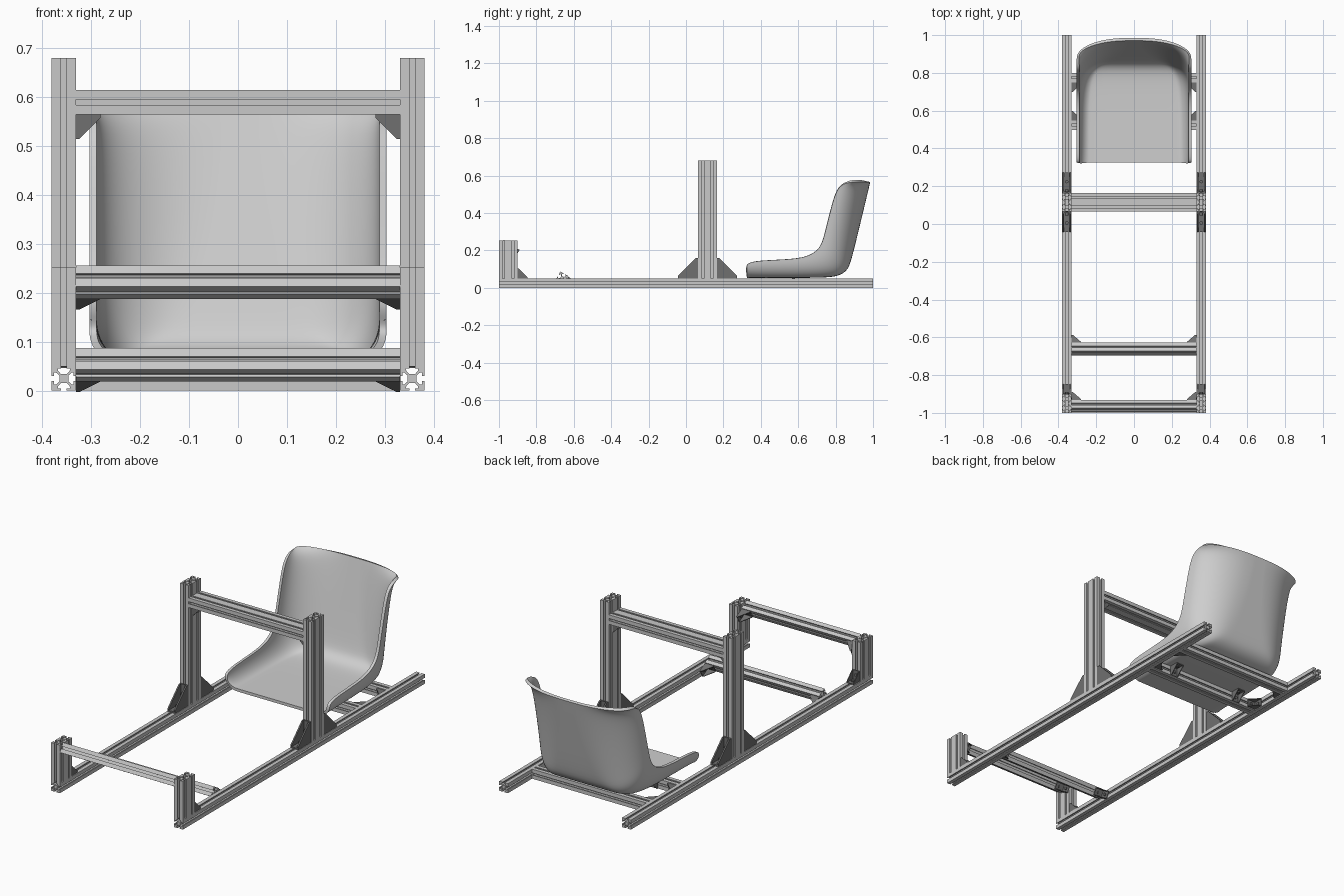
import bpy, bmesh, math
from mathutils import Matrix, Vector

if "Cube" in bpy.data.objects:
    bpy.data.objects.remove(bpy.data.objects["Cube"], do_unlink=True)


def material(name, rgb):
    m = bpy.data.materials.new(name)
    m.use_nodes = True
    m.diffuse_color = (*rgb, 1)
    m.node_tree.nodes["Principled BSDF"].inputs["Base Color"].default_value = (*rgb, 1)
    return m


ALUMINIUM = material("aluminium grey", (0.58, 0.58, 0.58))
BRACKET = material("dark bracket grey", (0.16, 0.16, 0.16))
SEAT = material("seat grey", (0.62, 0.62, 0.62))

S = 0.05            # width of one slotted bar
H = S / 2
RAIL_X = 0.356
INNER_X = RAIL_X - H
TILT = math.radians(30)
X, Y, Z = Vector((1, 0, 0)), Vector((0, 1, 0)), Vector((0, 0, 1))


def finish(name, bm, mat):
    bmesh.ops.recalc_face_normals(bm, faces=bm.faces)
    mesh = bpy.data.meshes.new(name)
    bm.to_mesh(mesh)
    bm.free()
    mesh.materials.append(mat)
    ob = bpy.data.objects.new(name, mesh)
    bpy.context.collection.objects.link(ob)
    return ob


def prism(bm, points, depth):
    """Extrude a flat outline by depth, centred on its plane."""
    base = [bm.verts.new((x, y, -depth / 2)) for x, y in points]
    top = [bm.verts.new((x, y, depth / 2)) for x, y in points]
    bm.faces.new(base[::-1])
    bm.faces.new(top)
    for i in range(len(points)):
        j = (i + 1) % len(points)
        bm.faces.new((base[i], base[j], top[j], top[i]))
    return base + top


def slotted_outline():
    """Square outline with a T slot in each side."""
    half = [(0.0055, H), (0.0055, H - 0.005), (0.012, H - 0.005),
            (0.012, H - 0.009), (0.006, 0.009)]
    side = [(H, H)] + half + [(-x, y) for x, y in reversed(half)]
    turns = [(1, 0), (0, 1), (-1, 0), (0, -1)]
    return [(x * c - y * s, x * s + y * c) for c, s in turns for x, y in side]


def bar(name, centre, length, axis, cells=1, tilt=0):
    bm = bmesh.new()
    for k in range(cells):
        offset = (k - (cells - 1) / 2) * S
        prism(bm, [(x, y + offset) for x, y in slotted_outline()], length)
    turn = {"X": Matrix.Rotation(math.pi / 2, 4, "Y"),
            "Y": Matrix.Rotation(math.pi / 2, 4, "X"),
            "Z": Matrix.Identity(4)}[axis]
    bm.transform(Matrix.Translation(centre) @ Matrix.Rotation(-tilt, 4, "X") @ turn)
    return finish(name, bm, ALUMINIUM)


def bracket(name, corner, u, v, size, width):
    """Open gusset: two plates along u and v, two cheeks and two bolts."""
    bm = bmesh.new()
    t, tip = size * 0.07, size * 0.14
    prism(bm, [(0, 0), (size, 0), (size, t), (0, t)], width)
    prism(bm, [(0, 0), (t, 0), (t, size), (0, size)], width)
    cheek = [(0, 0), (size, 0), (size, tip), (tip, size), (0, size)]
    for s in (-1, 1):
        verts = prism(bm, cheek, t)
        bmesh.ops.translate(bm, verts=verts, vec=Z * s * (width - t) / 2)
    for turn, pos in (("X", (size * 0.55, t, 0)), ("Y", (t, size * 0.55, 0))):
        bmesh.ops.create_cone(
            bm, cap_ends=True, segments=12, radius1=width * 0.2, radius2=width * 0.2,
            depth=t * 3,
            matrix=Matrix.Translation(pos) @ Matrix.Rotation(math.pi / 2, 4, turn))
    frame = Matrix((u, v, u.cross(v))).transposed().to_4x4()
    bm.transform(Matrix.Translation(corner) @ frame)
    return finish(name, bm, BRACKET)


# Cross bars
span = 2 * INNER_X
bar("upper_cross_bar", (0, 0.115, 0.59), span, "X", cells=2)
tilted = {"front": Vector((0, -0.965, 0.222)), "pedal": Vector((0, -0.662, 0.053))}
for name, centre in tilted.items():
    bar(name + "_cross_bar", centre, span, "X", tilt=TILT)
bar("seat_front_cross_bar", (0, 0.523, H), span, "X")
bar("seat_rear_cross_bar", (0, 0.775, H), span, "X")

# Rails, posts and brackets on both sides
for side, s in (("left", 1), ("right", -1)):
    x = s * RAIL_X
    inward = X * -s
    edge = s * INNER_X
    bar(side + "_rail", (x, 0, H), 2, "Y")
    bar(side + "_main_post", (x, 0.115, (0.68 + S) / 2), 0.68 - S, "Z", cells=2)
    bar(side + "_front_post", (x, -0.95, (0.252 + S) / 2), 0.252 - S, "Z", cells=2)
    bracket(side + "_main_rear_gusset", (x, 0.165, S), Y, Z, 0.108, 0.045)
    bracket(side + "_main_front_gusset", (x, 0.065, S), -Y, Z, 0.108, 0.045)
    bracket(side + "_front_post_gusset", (x, -0.9, S), Y, Z, 0.052, 0.042)
    bracket(side + "_upper_bar_bracket", (edge, 0.115, 0.565), inward, -Z, 0.05, 0.042)
    back = Vector((0, math.cos(TILT), -math.sin(TILT)))
    for name, centre in tilted.items():
        bracket(f"{side}_{name}_bar_bracket", centre + X * edge + back * H,
                inward, back, 0.05, 0.042)
    bracket(side + "_seat_front_bracket", (edge, 0.548, H), inward, Y, 0.05, 0.042)
    bracket(side + "_seat_rear_bracket", (edge, 0.75, H), inward, -Y, 0.05, 0.042)
    bracket(side + "_seat_mount", (s * 0.2, 0.548, S), Y, -Z, 0.05, 0.042)

# Seat shell: centre line (y, z), side rim (y, z), corner reach
stations = [
    (0.325, 0.053, 0.325, 0.12, 0.07), (0.34, 0.053, 0.338, 0.135, 0.07),
    (0.42, 0.053, 0.40, 0.146, 0.07), (0.60, 0.053, 0.58, 0.152, 0.07),
    (0.74, 0.054, 0.66, 0.17, 0.08), (0.82, 0.062, 0.71, 0.205, 0.11),
    (0.865, 0.095, 0.732, 0.25, 0.15), (0.884, 0.145, 0.745, 0.30, 0.19),
    (0.93, 0.335, 0.775, 0.42, 0.24), (0.966, 0.485, 0.80, 0.51, 0.26),
    (0.979, 0.54, 0.83, 0.553, 0.26), (0.985, 0.565, 0.88, 0.565, 0.26)]
HALF_WIDTH = 0.304
bm = bmesh.new()
rows = []
for cy, cz, ry, rz, reach in stations:
    flat = HALF_WIDTH - reach
    half = [(flat * k / 3, 0) for k in range(3)]
    for k in range(9):
        a = k * math.pi / 16
        half.append((flat + reach * math.sin(a), 1 - math.cos(a)))
    section = [(-x, d) for x, d in reversed(half[1:])] + half
    rows.append([bm.verts.new((x, cy + (ry - cy) * d, cz + (rz - cz) * d))
                 for x, d in section])
for a, b in zip(rows, rows[1:]):
    for i in range(len(a) - 1):
        bm.faces.new((a[i], a[i + 1], b[i + 1], b[i]))
seat = finish("seat_shell", bm, SEAT)
# Keep the shell's normals pointing inward so it thickens inward
if seat.data.polygons[len(rows[0]) // 2].normal.z < 0:
    seat.data.flip_normals()
smooth = seat.modifiers.new("smooth", "SUBSURF")
smooth.levels = smooth.render_levels = 2
shell = seat.modifiers.new("shell", "SOLIDIFY")
shell.thickness = 0.015
shell.offset = 1

bpy.ops.object.select_all(action="DESELECT")
seat.select_set(True)
bpy.context.view_layer.objects.active = seat
bpy.ops.object.convert(target="MESH")
bpy.ops.object.shade_smooth_by_angle(angle=math.radians(40))
